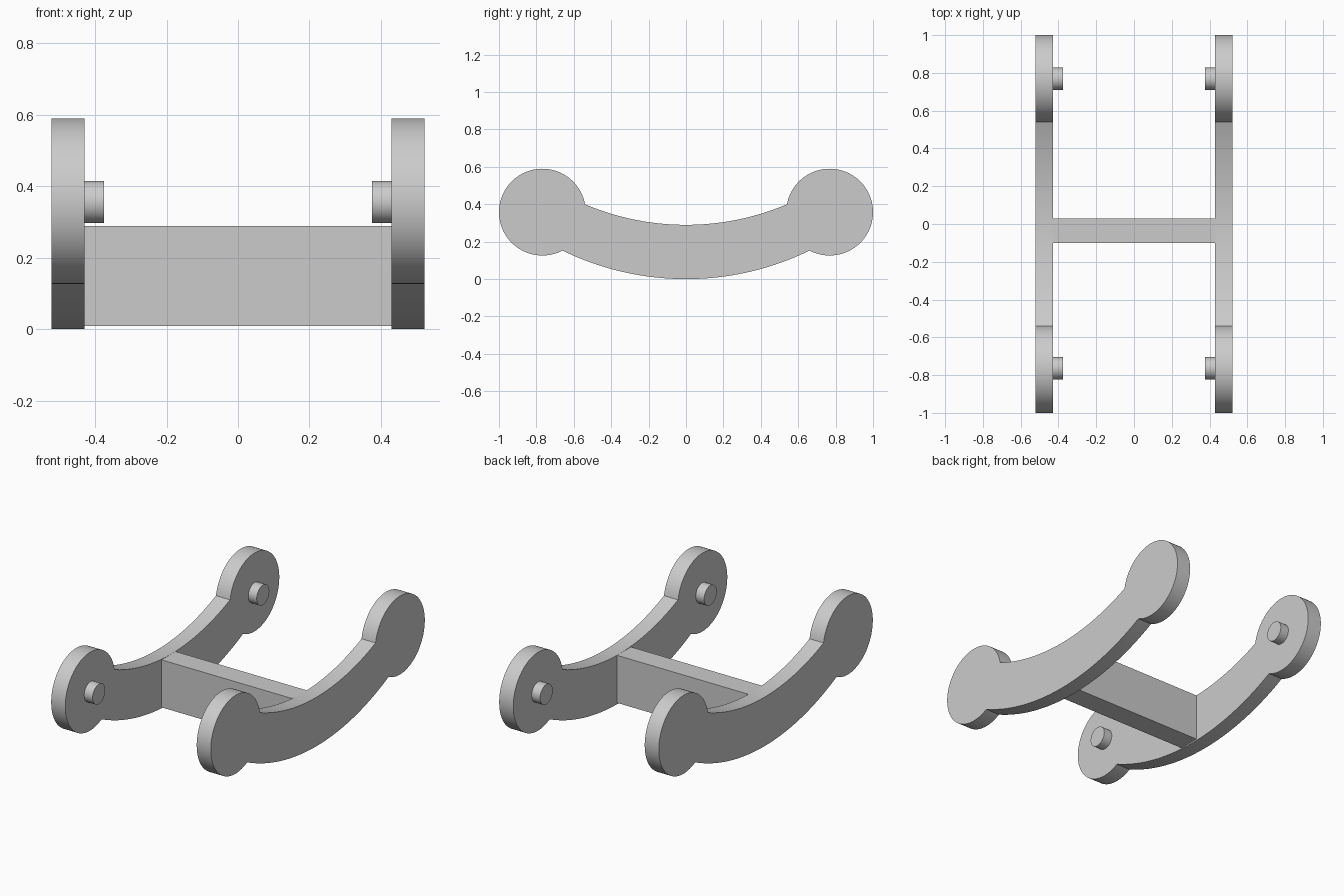
import bpy, bmesh, math
from mathutils import Matrix, Vector

cube = bpy.data.objects.get("Cube")
if cube:
    bpy.data.objects.remove(cube, do_unlink=True)

grey = bpy.data.materials.new("plain grey")
grey.use_nodes = True
grey.diffuse_color = (0.6, 0.6, 0.6, 1)
grey.node_tree.nodes["Principled BSDF"].inputs["Base Color"].default_value = (0.6, 0.6, 0.6, 1)

INNER, OUTER = 0.43, 0.522         # rail faces in x
DISC_Y, DISC_Z, DISC_R = 0.768, 0.358, 0.232
TOP_END = Vector((0.54, 0.40))     # where the arm edges meet the disc
LOW_END = Vector((0.66, 0.152))


def finish(name, bm):
    bmesh.ops.recalc_face_normals(bm, faces=bm.faces)
    mesh = bpy.data.meshes.new(name)
    bm.to_mesh(mesh)
    bm.free()
    mesh.materials.append(grey)
    obj = bpy.data.objects.new(name, mesh)
    bpy.context.collection.objects.link(obj)
    bpy.ops.object.select_all(action='DESELECT')
    obj.select_set(True)
    bpy.context.view_layer.objects.active = obj
    bpy.ops.object.shade_smooth_by_angle(angle=math.radians(30))
    return obj


def sag_arc(end, base, steps=20):
    """Half of a sagging arc, from the middle out to end."""
    rise = end.y - base
    radius = (end.x ** 2 + rise ** 2) / (2 * rise)
    sweep = math.asin(end.x / radius)
    return [Vector((radius * math.sin(sweep * i / steps),
                    base + radius * (1 - math.cos(sweep * i / steps))))
            for i in range(steps + 1)]


def disc_arc(steps=64):
    """Outer rim of the end disc, from the top joint round to the low joint."""
    centre = Vector((DISC_Y, DISC_Z))
    a, b = TOP_END - centre, LOW_END - centre
    start, stop = math.atan2(a.y, a.x), math.atan2(b.y, b.x)
    return [centre + DISC_R * Vector((math.cos(t), math.sin(t)))
            for t in (start + (stop - start) * i / steps for i in range(1, steps))]


# Curved side rails with a round disc at each end
half = sag_arc(TOP_END, 0.29) + disc_arc() + sag_arc(LOW_END, 0.0)[::-1]
outline = half + [Vector((-p.x, p.y)) for p in half[-2:0:-1]]
for side, sign in (("left", 1), ("right", -1)):
    bm = bmesh.new()
    face = bm.faces.new([bm.verts.new((sign * INNER, p.x, p.y)) for p in outline])
    solid = bmesh.ops.extrude_face_region(bm, geom=[face])
    moved = [v for v in solid["geom"] if isinstance(v, bmesh.types.BMVert)]
    bmesh.ops.translate(bm, verts=moved, vec=(sign * (OUTER - INNER), 0, 0))
    finish(side + "_rail", bm)

    # Short pegs on the inner faces of the discs
    for end, y in (("front", -0.764), ("back", 0.769)):
        bm = bmesh.new()
        place = Matrix.Translation((sign * 0.4075, y, 0.356)) @ Matrix.Rotation(math.pi / 2, 4, 'Y')
        bmesh.ops.create_cone(bm, cap_ends=True, segments=48, radius1=0.059,
                              radius2=0.059, depth=0.065, matrix=place)
        finish(f"{end}_{side}_peg", bm)

# Flat cross plate joining the rails
bm = bmesh.new()
place = Matrix.Translation((0, -0.035, 0.149)) @ Matrix.Diagonal((2 * INNER + 0.004, 0.13, 0.281, 1))
bmesh.ops.create_cube(bm, size=1, matrix=place)
finish("cross_plate", bm)
